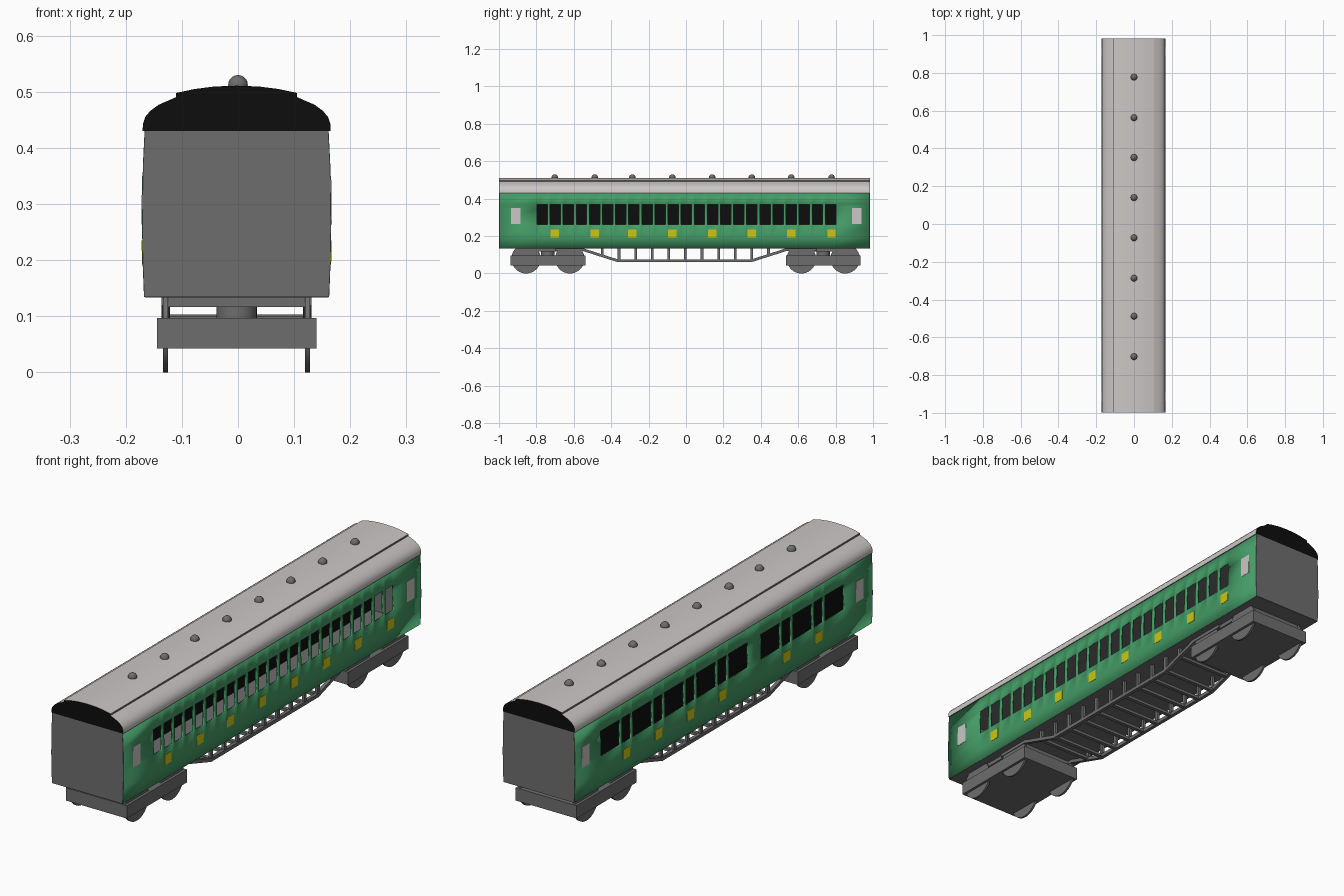
import bpy, bmesh, math
from mathutils import Matrix

if "Cube" in bpy.data.objects:
    bpy.data.objects.remove(bpy.data.objects["Cube"])

CX = -0.0025              # sideways centre of the coach
Y0, Y1 = -0.998, 0.982    # ends of the body


def mat(name, rgb):
    m = bpy.data.materials.new(name)
    m.diffuse_color = (*rgb, 1)
    m.use_nodes = True
    m.node_tree.nodes["Principled BSDF"].inputs["Base Color"].default_value = m.diffuse_color
    return m


GREEN = mat("coach_green", (0.058, 0.33, 0.133))
GREY = mat("frame_grey", (0.155, 0.155, 0.155))
LIGHT = mat("roof_light_grey", (0.60, 0.57, 0.56))
BLACK = mat("black", (0.004, 0.004, 0.004))
YELLOW = mat("yellow", (0.61, 0.58, 0.006))


def finish(name, bm, mats):
    me = bpy.data.meshes.new(name)
    bm.to_mesh(me)
    bm.free()
    ob = bpy.data.objects.new(name, me)
    bpy.context.collection.objects.link(ob)
    for m in mats:
        me.materials.append(m)
    return ob


def smooth(ob, angle=35):
    bpy.ops.object.select_all(action='DESELECT')
    bpy.context.view_layer.objects.active = ob
    ob.select_set(True)
    bpy.ops.object.shade_smooth_by_angle(angle=math.radians(angle))


def box(name, x, y, z, m):
    bm = bmesh.new()
    bmesh.ops.create_cube(bm, size=1)
    for v in bm.verts:
        v.co = [r[0] if c < 0 else r[1] for c, r in zip(v.co, (x, y, z))]
    return finish(name, bm, [m])


def cylinder(name, r, depth, loc, axis, m, seg=32):
    bm = bmesh.new()
    rot = Matrix.Rotation(math.pi / 2, 4, 'Y') if axis == 'x' else Matrix()
    bmesh.ops.create_cone(bm, cap_ends=True, segments=seg, radius1=r, radius2=r,
                          depth=depth, matrix=Matrix.Translation(loc) @ rot)
    ob = finish(name, bm, [m])
    smooth(ob)
    return ob


def prism(name, pts, axis, a, b, mats, rule=None):
    """Extrude a closed outline along x (outline in y,z) or y (outline in x,z)."""
    bm = bmesh.new()
    place = (lambda p, t: (t, p[0], p[1])) if axis == 'x' else (lambda p, t: (p[0], t, p[1]))
    ra = [bm.verts.new(place(p, a)) for p in pts]
    rb = [bm.verts.new(place(p, b)) for p in pts]
    bm.faces.new(ra)
    bm.faces.new(rb)
    n = len(pts)
    for i in range(n):
        j = (i + 1) % n
        bm.faces.new((ra[i], ra[j], rb[j], rb[i]))
    bmesh.ops.recalc_face_normals(bm, faces=bm.faces)
    if rule:
        for f in bm.faces:
            f.material_index = rule(f)
    return finish(name, bm, mats)


# Body cross-section: gently bulging sides as (half width, height)
SIDE = [(0.165, 0.134), (0.1675, 0.195), (0.1685, 0.262), (0.1675, 0.345),
        (0.167, 0.37), (0.164, 0.43)]


def half_width(z):
    for (xa, za), (xb, zb) in zip(SIDE, SIDE[1:]):
        if za <= z <= zb:
            return xa + (xb - xa) * (z - za) / (zb - za)
    return SIDE[-1][0]


def side_wall(name, s, windows):
    """Side wall as a grid with the window cells left open, then thickened inward."""
    bm = bmesh.new()
    ys = sorted({Y0, Y1, *[e for w in windows for e in w]})
    grid = [[bm.verts.new((CX + s * x, y, z)) for x, z in SIDE] for y in ys]
    for i in range(len(ys) - 1):
        mid = (ys[i] + ys[i + 1]) / 2
        is_window = any(a < mid < b for a, b in windows)
        for k in range(len(SIDE) - 1):
            if is_window and SIDE[k][1] > 0.26 and SIDE[k + 1][1] < 0.38:
                continue
            q = [grid[i][k], grid[i + 1][k], grid[i + 1][k + 1], grid[i][k + 1]]
            bm.faces.new(q if s > 0 else q[::-1])
    bmesh.ops.delete(bm, geom=[v for v in bm.verts if not v.link_faces], context='VERTS')
    ob = finish(name, bm, [GREEN, GREY])
    sol = ob.modifiers.new("thickness", 'SOLIDIFY')
    sol.thickness = 0.008
    sol.offset = -1
    sol.material_offset = 1
    smooth(ob)


# Compartment side: a row of 23 narrow windows
side_wall("right_side_wall", 1,
          [(-0.797 + 0.0701 * i, -0.741 + 0.0701 * i) for i in range(23)])

# Corridor side: eight wide windows with door windows in between
door_ys = [0.745 - 0.213 * (i + 0.5) for i in (0, 1, 2, 3, 5, 6)]
wide = [(0.68 - 0.213 * i, 0.81 - 0.213 * i) for i in range(8)]
side_wall("left_side_wall", -1, wide + [(y - 0.03, y + 0.03) for y in door_ys])


# Thin plates lying on the sides
def side_plate(name, s, yc, w, z0, z1, m):
    zs = (z0, (z0 + z1) / 2, z1)
    out = [(CX + s * (half_width(z) + 0.0012), z) for z in zs]
    inn = [(CX + s * (half_width(z) - 0.003), z) for z in reversed(zs)]
    prism(name, out + inn, 'y', yc - w / 2, yc + w / 2, [m])


vent_ys = [-0.702, -0.488, -0.287, -0.073, 0.14, 0.352, 0.563, 0.778]
for y in vent_ys:
    side_plate("right_door_panel", 1, y, 0.045, 0.192, 0.235, YELLOW)
for y in door_ys:
    side_plate("left_door_panel", -1, y, 0.045, 0.192, 0.235, YELLOW)
for s in (1, -1):
    for y in (-0.911, 0.912):
        side_plate("end_door_pane", s, y, 0.05, 0.264, 0.35, LIGHT)

# End walls, floor and dark corridor partition
outline = [(CX + x - 0.0005, z) for x, z in SIDE] + [(CX - x + 0.0005, z) for x, z in reversed(SIDE)]
prism("front_end_wall", outline, 'y', Y0 - 0.001, Y0 + 0.01, [GREY])
prism("back_end_wall", outline, 'y', Y1 - 0.01, Y1 + 0.001, [GREY])
box("floor", (CX - 0.1635, CX + 0.1635), (Y0 + 0.002, Y1 - 0.002), (0.1335, 0.14), GREY)
box("corridor_partition", (-0.065, -0.06), (Y0 + 0.01, Y1 - 0.01), (0.14, 0.43), BLACK)

# Roof: arched profile with a raised centre deck, black ends, grey step and ceiling
half = [(0.1675, 0.43), (0.167, 0.443), (0.163, 0.455), (0.154, 0.466), (0.139, 0.477),
        (0.108, 0.4905), (0.108, 0.498), (0.075, 0.505), (0.04, 0.5095), (0, 0.511)]
roof_pts = [(CX + x, z) for x, z in half] + [(CX - x, z) for x, z in reversed(half[:-1])]


def roof_rule(f):
    if abs(f.normal.y) > 0.9:
        return 1
    if f.normal.z < -0.9:
        return 2
    if abs(f.normal.x) > 0.9 and f.calc_center_median().z > 0.48:
        return 2
    return 0


smooth(prism("roof", roof_pts, 'y', Y0 - 0.001, Y1 + 0.001, [LIGHT, BLACK, GREY], roof_rule))

# Roof ventilators
for y in vent_ys:
    bm = bmesh.new()
    bmesh.ops.create_uvsphere(bm, u_segments=20, v_segments=12, radius=0.0175,
                              matrix=Matrix.Translation((0, y, 0.5125)))
    smooth(finish("roof_ventilator", bm, [GREY]), 60)

# Bogies: solid frame, pivot, bolster plate and four wheels
for yc in (-0.738, 0.734):
    box("bogie_frame", (CX - 0.142, CX + 0.142), (yc - 0.2, yc + 0.2), (0.043, 0.097), GREY)
    cylinder("bogie_pivot", 0.036, 0.03, (CX, yc, 0.108), 'z', GREY)
    box("bolster_plate", (CX - 0.125, CX + 0.125), (yc - 0.17, yc + 0.17), (0.117, 0.135), GREY)
    for dy in (-0.117, 0.117):
        for s in (-1, 1):
            cylinder("wheel", 0.0785, 0.009, (CX + s * 0.1265, yc + dy, 0.0785), 'x', GREY, 40)

# Underframe trusses with posts and cross members
path = [(-0.70, 0.127), (-0.55, 0.127), (-0.365, 0.068), (0.35, 0.068), (0.535, 0.127), (0.70, 0.127)]


def truss_z(y):
    for (ya, za), (yb, zb) in zip(path, path[1:]):
        if ya <= y <= yb:
            return za + (zb - za) * (y - ya) / (yb - ya)


band = [(y, z + 0.0075) for y, z in path] + [(y, z - 0.0075) for y, z in reversed(path)]
post_ys = [-0.447 + 0.0888 * i for i in range(11)]
for s in (-1, 1):
    xc = CX + s * 0.126
    prism("truss_bar", band, 'x', xc - 0.0075, xc + 0.0075, [GREY])
    for y in post_ys:
        box("truss_post", (xc - 0.006, xc + 0.006), (y - 0.007, y + 0.007), (truss_z(y), 0.135), GREY)
for y in post_ys:
    z = truss_z(y)
    box("cross_member", (CX - 0.126, CX + 0.126), (y - 0.008, y + 0.008), (z - 0.006, z + 0.006), GREY)
